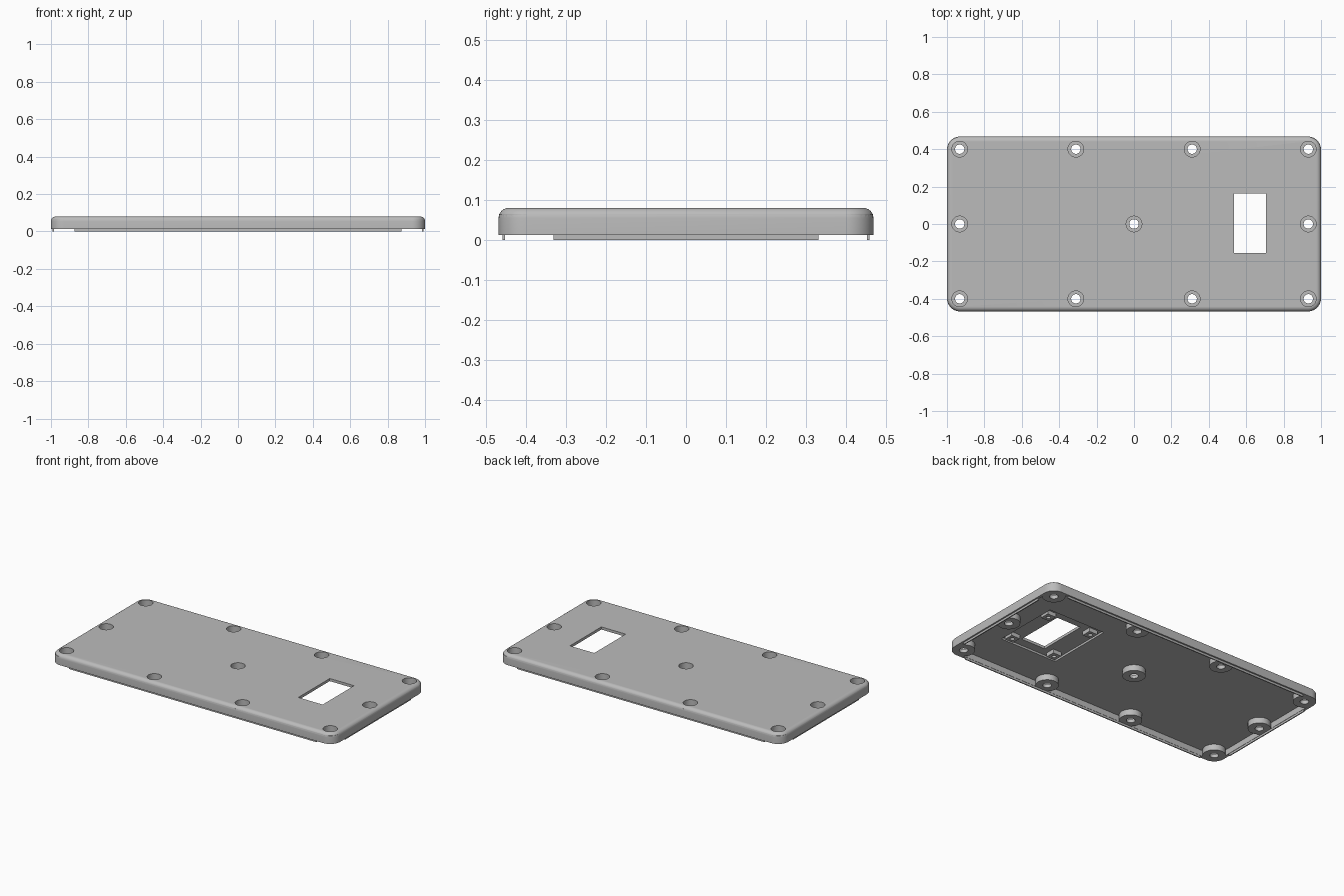
import bpy, bmesh, math

old = bpy.data.objects.get("Cube")
if old:
    bpy.data.objects.remove(old, do_unlink=True)

mat = bpy.data.materials.new("light grey plastic")
mat.use_nodes = True
GREY = (0.5, 0.5, 0.5, 1)
mat.diffuse_color = GREY
mat.node_tree.nodes["Principled BSDF"].inputs["Base Color"].default_value = GREY

HX, HY, RIM, TOP, FLOOR = 1.0, 0.4675, 0.013, 0.08, 0.05


def add_object(name, bm):
    bmesh.ops.recalc_face_normals(bm, faces=bm.faces)
    mesh = bpy.data.meshes.new(name)
    bm.to_mesh(mesh)
    bm.free()
    mesh.materials.append(mat)
    obj = bpy.data.objects.new(name, mesh)
    bpy.context.collection.objects.link(obj)
    return obj


def loft(name, rings):
    """Closed solid through equal rings of points."""
    bm = bmesh.new()
    loops = [[bm.verts.new(p) for p in ring] for ring in rings]
    n = len(loops[0])
    for a, b in zip(loops, loops[1:]):
        for i in range(n):
            j = (i + 1) % n
            bm.faces.new((a[i], a[j], b[j], b[i]))
    bm.faces.new(loops[0])
    bm.faces.new(loops[-1])
    return add_object(name, bm)


def rounded_ring(hx, hy, r, z, steps=10):
    pts = []
    for k, (sx, sy) in enumerate([(1, 1), (-1, 1), (-1, -1), (1, -1)]):
        for i in range(steps + 1):
            a = math.pi / 2 * (k + i / steps)
            pts.append((sx * (hx - r) + r * math.cos(a), sy * (hy - r) + r * math.sin(a), z))
    return pts


def box(name, x0, x1, y0, y1, z0, z1):
    corners = [(x0, y0), (x1, y0), (x1, y1), (x0, y1)]
    return loft(name, [[(x, y, z) for x, y in corners] for z in (z0, z1)])


def cylinder(name, x, y, r, z0, z1, n=32):
    angles = [2 * math.pi * i / n for i in range(n)]
    return loft(name, [[(x + r * math.cos(a), y + r * math.sin(a), z) for a in angles]
                       for z in (z0, z1)])


def combine(target, tool, operation):
    mod = target.modifiers.new("cut", "BOOLEAN")
    mod.operation, mod.solver, mod.object = operation, "EXACT", tool
    bpy.context.view_layer.objects.active = target
    bpy.ops.object.modifier_apply(modifier=mod.name)
    bpy.data.objects.remove(tool, do_unlink=True)


# Cover: rounded slab with a filleted upper edge
FILLET, CORNER = 0.025, 0.07
rings = [rounded_ring(HX, HY, CORNER, RIM)]
for i in range(7):
    a = math.pi / 2 * i / 6
    inset = FILLET * (1 - math.cos(a))
    rings.append(rounded_ring(HX - inset, HY - inset, CORNER - inset,
                              TOP - FILLET + FILLET * math.sin(a)))
cover = loft("cover", rings)

# Hollow underside, with a pocket around the window
WALL = 0.018
combine(cover, loft("hollow", [rounded_ring(HX - WALL, HY - WALL, CORNER - WALL, z)
                               for z in (-0.05, FLOOR)]), "DIFFERENCE")
combine(cover, box("pocket", 0.41, 0.81, -0.21, 0.22, 0.03, 0.063), "DIFFERENCE")

# Screw bosses with counterbored holes
spots = [(x, y) for x in (-0.932, -0.311, 0.311, 0.932) for y in (-0.4, 0.4)]
spots += [(x, 0) for x in (-0.932, 0, 0.932)]
for x, y in spots:
    combine(cover, cylinder("boss", x, y, 0.066, RIM, 0.065), "UNION")
for x, y in spots:
    combine(cover, cylinder("screw_hole", x, y, 0.025, -0.05, 0.2), "DIFFERENCE")
    combine(cover, cylinder("counterbore", x, y, 0.042, 0.035, 0.2), "DIFFERENCE")

# Mounting posts in the pocket, then the window
for x in (0.465, 0.775):
    for y in (-0.155, 0.165):
        combine(cover, box("post", x - 0.03, x + 0.03, y - 0.03, y + 0.03, 0.038, 0.07), "UNION")
        combine(cover, cylinder("pilot_hole", x, y, 0.013, 0.01, 0.06, 16), "DIFFERENCE")
combine(cover, box("window", 0.535, 0.707, -0.155, 0.162, -0.05, 0.2), "DIFFERENCE")

bpy.ops.object.select_all(action="DESELECT")
cover.select_set(True)
bpy.context.view_layer.objects.active = cover
bpy.ops.object.shade_smooth_by_angle(angle=math.radians(30))

# Thin locating lips below the rim
for side, s in (("back", 1), ("front", -1)):
    box(side + "_lip", -0.875, 0.875, *sorted((s * 0.451, s * 0.4575)), 0, 0.02)
for side, s in (("left", 1), ("right", -1)):
    box(side + "_lip", *sorted((s * 0.984, s * 0.9905)), -0.33, 0.33, 0, 0.02)
